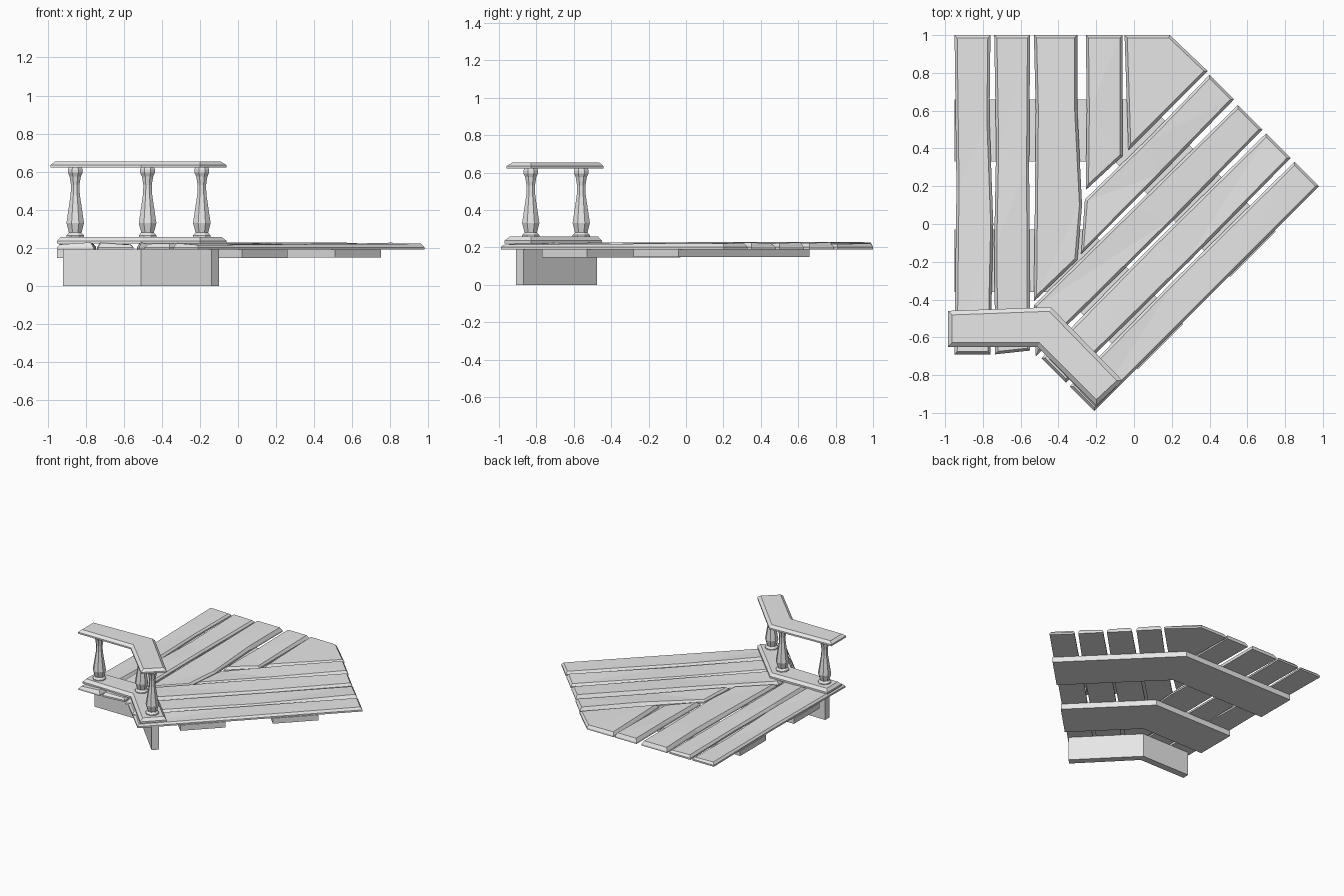
import bpy, bmesh, math, random
from mathutils import Vector

random.seed(4)
cube = bpy.data.objects.get("Cube")
if cube:
    bpy.data.objects.remove(cube, do_unlink=True)

wood = bpy.data.materials.new("grey_wood")
wood.use_nodes = True
GREY = (0.8, 0.8, 0.8, 1)
wood.diffuse_color = GREY
wood.node_tree.nodes["Principled BSDF"].inputs["Base Color"].default_value = GREY


def finish(name, bm):
    bmesh.ops.recalc_face_normals(bm, faces=bm.faces)
    mesh = bpy.data.meshes.new(name)
    bm.to_mesh(mesh)
    bm.free()
    mesh.materials.append(wood)
    obj = bpy.data.objects.new(name, mesh)
    bpy.context.collection.objects.link(obj)
    return obj


def inset(points, d):
    """Mitred inward offset of a clockwise outline."""
    pts = [Vector(p) for p in points]
    out = []
    for i, p in enumerate(pts):
        a = (p - pts[i - 1]).normalized()
        b = (pts[(i + 1) % len(pts)] - p).normalized()
        na, nb = Vector((a.y, -a.x)), Vector((b.y, -b.x))
        out.append(p + (na + nb) * d / max(0.3, 1 + na.dot(nb)))
    return out


def slab(name, outline, z0, z1, edge=0.0, wobble=0.0):
    """Board with a vertical rim and a chamfered top."""
    bm = bmesh.new()
    rings = []
    for pts, z in ((outline, z0), (outline, z0 + (z1 - z0) * 0.4), (inset(outline, edge), z1)):
        rings.append([bm.verts.new((p[0], p[1], z)) for p in pts])
    for v in rings[2]:
        v.co.z += random.uniform(-wobble, wobble)
    n = len(outline)
    for lo, hi in zip(rings, rings[1:]):
        for i in range(n):
            j = (i + 1) % n
            bm.faces.new((lo[i], lo[j], hi[j], hi[i]))
    caps = [bm.faces.new(rings[0]), bm.faces.new(rings[2])]
    bmesh.ops.triangulate(bm, faces=caps)
    return finish(name, bm)


# Deck planks: straight run, then the diagonal run
planks = [
    [(-.95, -.69), (-.94, .2), (-.95, 1), (-.76, 1), (-.765, .55), (-.745, .0), (-.76, -.69)],
    [(-.735, -.69), (-.74, -.1), (-.73, .4), (-.74, 1), (-.55, 1), (-.555, .3), (-.55, -.67)],
    [(-.53, -.41), (-.52, .6), (-.53, 1), (-.30, 1), (-.30, .6), (-.275, .1), (-.30, -.19)],
    [(-.255, .18), (-.25, .6), (-.255, 1), (-.06, 1), (-.06, .36)],
    [(-.03, .39), (-.05, 1), (.19, 1), (.39, .81)],
    [(-.28, -.16), (-.26, .13), (.08, .46), (.40, .79), (.53, .66), (.13, .25)],
    [(-.52, -.70), (-.53, -.43), (0, .09), (.55, .63), (.68, .50), (.2, .01)],
    [(-.36, -.84), (-.49, -.71), (.1, -.11), (.70, .48), (.83, .35), (.3, -.19)],
    [(-.21, -.99), (-.34, -.86), (.2, -.31), (.85, .33), (.98, .20), (.5, -.28)],
]
for i, outline in enumerate(planks):
    slab(f"deck_plank_{i + 1}", outline, 0.19, 0.222, 0.014, 0.008)

# Bent joists beneath the planks
slab("back_joist", [(-.95, .33), (-.95, .66), (.05, .66), (.75, -.04), (.51, -.28), (-.10, .33)],
     0.148, 0.192)
slab("front_joist", [(-.95, -.36), (-.95, -.03), (-.24, -.03), (.26, -.53), (.02, -.77), (-.39, -.36)],
     0.146, 0.192)

# Upright support board under the railing
slab("support_board", [(-.92, -.53), (-.92, -.475), (-.49, -.475), (-.10, -.87), (-.14, -.91), (-.51, -.53)],
     0.0, 0.192)

# Railing boards
slab("bottom_rail", [(-.95, -.64), (-.95, -.46), (-.44, -.45), (-.06, -.83), (-.20, -.97), (-.51, -.65)],
     0.222, 0.258, 0.02)
slab("top_rail", [(-.985, -.65), (-.985, -.46), (-.44, -.44), (-.06, -.83), (-.20, -.96), (-.51, -.65)],
     0.622, 0.653, 0.022)

# Turned balusters, eight sided
profile = [(.050, .25), (.050, .265), (.036, .28), (.050, .33), (.042, .38), (.026, .48),
           (.024, .53), (.032, .575), (.042, .595), (.042, .612), (.034, .628)]
SIDES = 8
for k, (x, y) in enumerate([(-.855, -.56), (-.475, -.56), (-.19, -.83)]):
    bm = bmesh.new()
    rings = []
    for r, z in profile:
        rings.append([bm.verts.new((x + r * math.cos(math.tau * (s + .5) / SIDES),
                                    y + r * math.sin(math.tau * (s + .5) / SIDES), z))
                      for s in range(SIDES)])
    for lo, hi in zip(rings, rings[1:]):
        for s in range(SIDES):
            t = (s + 1) % SIDES
            bm.faces.new((lo[s], lo[t], hi[t], hi[s]))
    bm.faces.new(rings[0])
    bm.faces.new(rings[-1])
    finish(f"baluster_{k + 1}", bm)
